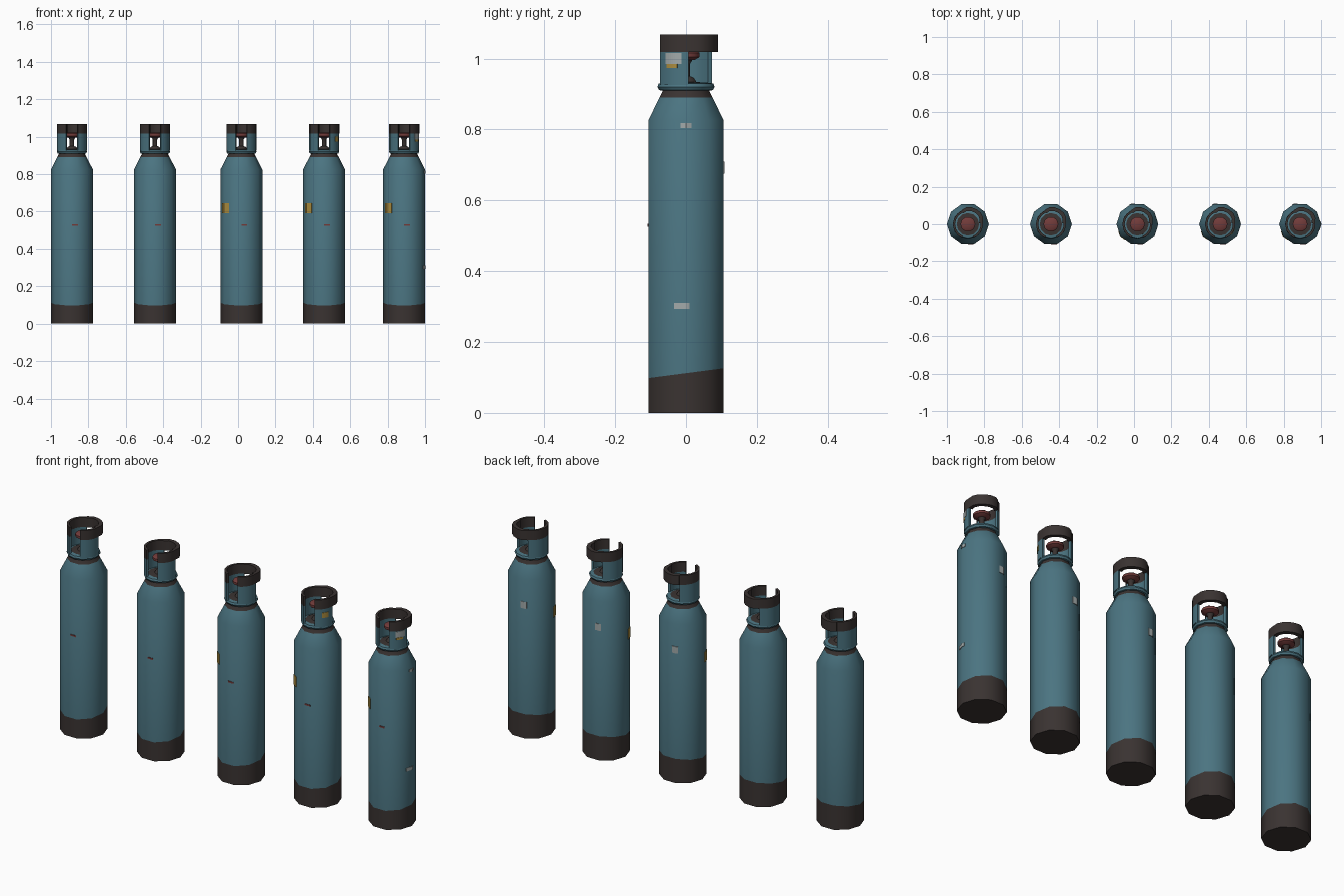
import bpy, bmesh
from math import sin, cos, radians
from mathutils import Vector

if "Cube" in bpy.data.objects:
    bpy.data.objects.remove(bpy.data.objects["Cube"])

R, SIDES = 0.112, 10


def material(name, rgb):
    m = bpy.data.materials.new(name)
    m.diffuse_color = (*rgb, 1)
    m.use_nodes = True
    m.node_tree.nodes["Principled BSDF"].inputs["Base Color"].default_value = m.diffuse_color
    return m


TEAL = material("teal_paint", (0.07, 0.175, 0.22))
DARK = material("dark_metal", (0.042, 0.033, 0.031))
RED = material("faded_red", (0.17, 0.045, 0.043))
YELLOW = material("yellow_label", (0.42, 0.27, 0.05))
WHITE = material("worn_white", (0.36, 0.40, 0.40))


def finish(bm, name, mats, smooth=40):
    bmesh.ops.remove_doubles(bm, verts=bm.verts, dist=1e-5)
    bmesh.ops.recalc_face_normals(bm, faces=bm.faces)
    me = bpy.data.meshes.new(name)
    bm.to_mesh(me)
    bm.free()
    for m in mats:
        me.materials.append(m)
    if smooth:
        me.shade_smooth()
        me.set_sharp_from_angle(angle=radians(smooth))
    return me


def polar(r, deg, z):
    return Vector((r * cos(radians(deg)), r * sin(radians(deg)), z))


def lathe(bm, profile, n=SIDES):
    """Revolve (radius, z) points around the z axis."""
    for i in range(n):
        a, b = 360 * i / n, 360 * (i + 1) / n
        for (r0, z0), (r1, z1) in zip(profile, profile[1:]):
            pts = []
            for p in (polar(r0, a, z0), polar(r0, b, z0),
                      polar(r1, b, z1), polar(r1, a, z1)):
                if not any((p - q).length < 1e-6 for q in pts):
                    pts.append(p)
            if len(pts) > 2:
                bm.faces.new([bm.verts.new(p) for p in pts])


def arc(bm, a0, a1, z0, z1, radius, inset, mat=0, steps=5):
    """Curved block; radius is a function of the angle."""
    rows = []
    for i in range(steps + 1):
        a = a0 + (a1 - a0) * i / steps
        ro = radius(a)
        ri = ro - inset
        rows.append([bm.verts.new(polar(r, a, z)) for r, z in
                     ((ri, z0), (ro, z0), (ro, z1), (ri, z1))])
    faces = [bm.faces.new(rows[0]), bm.faces.new(rows[-1][::-1])]
    for p, q in zip(rows, rows[1:]):
        for k in range(4):
            n = (k + 1) % 4
            faces.append(bm.faces.new((p[k], p[n], q[n], q[k])))
    for f in faces:
        f.material_index = mat


def on_body(a):
    """Distance to the ten-sided wall, slightly lifted."""
    return R * cos(radians(18)) / cos(radians(a % 36 - 18)) + 0.0025


def body_mesh():
    bm = bmesh.new()
    lathe(bm, [(0, 0), (R, 0), (R, 0.825), (0.07, 0.907), (0.067, 0.92), (0, 0.92)])
    bmesh.ops.remove_doubles(bm, verts=bm.verts, dist=1e-5)
    # dark foot with a tilted edge, dark neck
    foot = (Vector((0, 0, 0.112)), Vector((0, -0.13, 1)))
    neck = (Vector((0, 0, 0.89)), Vector((0, 0, 1)))
    for co, no in (foot, neck):
        bmesh.ops.bisect_plane(bm, geom=bm.verts[:] + bm.edges[:] + bm.faces[:],
                               plane_co=co, plane_no=no)
    for f in bm.faces:
        c = f.calc_center_median()
        f.material_index = int((c - foot[0]).dot(foot[1]) < 0 or c.z > 0.89)
    return finish(bm, "body", [TEAL, DARK])


def flange_mesh():
    bm = bmesh.new()
    lathe(bm, [(0.06, 0.908), (0.076, 0.911), (0.081, 0.92), (0.077, 0.929),
               (0.06, 0.932)], 12)
    return finish(bm, "collar_ring", [TEAL])


def guard_mesh():
    bm = bmesh.new()
    plain = lambda a: 0.08
    grip = lambda a: 0.08 + 0.012 * max(0, min(1, (a - 5) / 25, (118 - a) / 25))
    # side walls with dark upper band; front is open, back has a window
    for a0, a1 in ((-67, 5), (113, 247)):
        arc(bm, a0, a1, 0.925, 1.018, plain, 0.012, 0, 6)
        arc(bm, a0, a1, 1.018, 1.068, plain, 0.012, 1, 6)
    # rear grip
    arc(bm, 5, 113, 1.018, 1.068, grip, 0.02, 1, 6)
    return finish(bm, "valve_guard", [TEAL, DARK])


def valve_mesh():
    bm = bmesh.new()
    lathe(bm, [(0.062, 0.931), (0.03, 0.934), (0.024, 0.945), (0.012, 0.95),
               (0.012, 0.985), (0.02, 0.998), (0, 0.998)], 10)
    return finish(bm, "valve_stem", [DARK])


def wheel_mesh():
    bm = bmesh.new()
    lathe(bm, [(0, 0.993), (0.026, 0.996), (0.04, 1.004), (0.04, 1.016),
               (0.032, 1.022), (0, 1.022)], 10)
    return finish(bm, "hand_wheel", [RED])


def patch_mesh(name, mat, a0, a1, z0, z1, radius=on_body):
    bm = bmesh.new()
    arc(bm, a0, a1, z0, z1, radius, 0.004, 0, 8)
    return finish(bm, name, [mat], 0)


def place(mesh, x):
    ob = bpy.data.objects.new(mesh.name, mesh)
    ob.location.x = x
    bpy.context.collection.objects.link(ob)


CENTRES = [-0.888, -0.444, 0.018, 0.46, 0.888]
on_guard = lambda a: 0.082

# parts shared by every bottle
shared = [body_mesh(), flange_mesh(), guard_mesh(), valve_mesh(), wheel_mesh(),
          patch_mesh("red_mark", RED, 270, 286, 0.526, 0.534)]
for x in CENTRES:
    for m in shared:
        place(m, x)

# worn labels on some bottles
label = patch_mesh("yellow_label", YELLOW, 200, 232, 0.592, 0.645)
back_scuff = patch_mesh("back_scuff", WHITE, 97, 113, 0.675, 0.71)
for x in CENTRES[2:]:
    place(label, x)
    place(back_scuff, x)
last = CENTRES[-1]
place(patch_mesh("low_scuff", WHITE, -18, 5, 0.293, 0.31), last)
place(patch_mesh("high_scuff", WHITE, -8, 8, 0.804, 0.818), last)
place(patch_mesh("guard_scuff", WHITE, -45, -9, 0.985, 1.016, on_guard), last)
place(patch_mesh("guard_label", YELLOW, -42, -18, 0.973, 0.984, on_guard), last)
place(patch_mesh("guard_label", YELLOW, -42, -18, 0.973, 1.0, on_guard), CENTRES[3])
